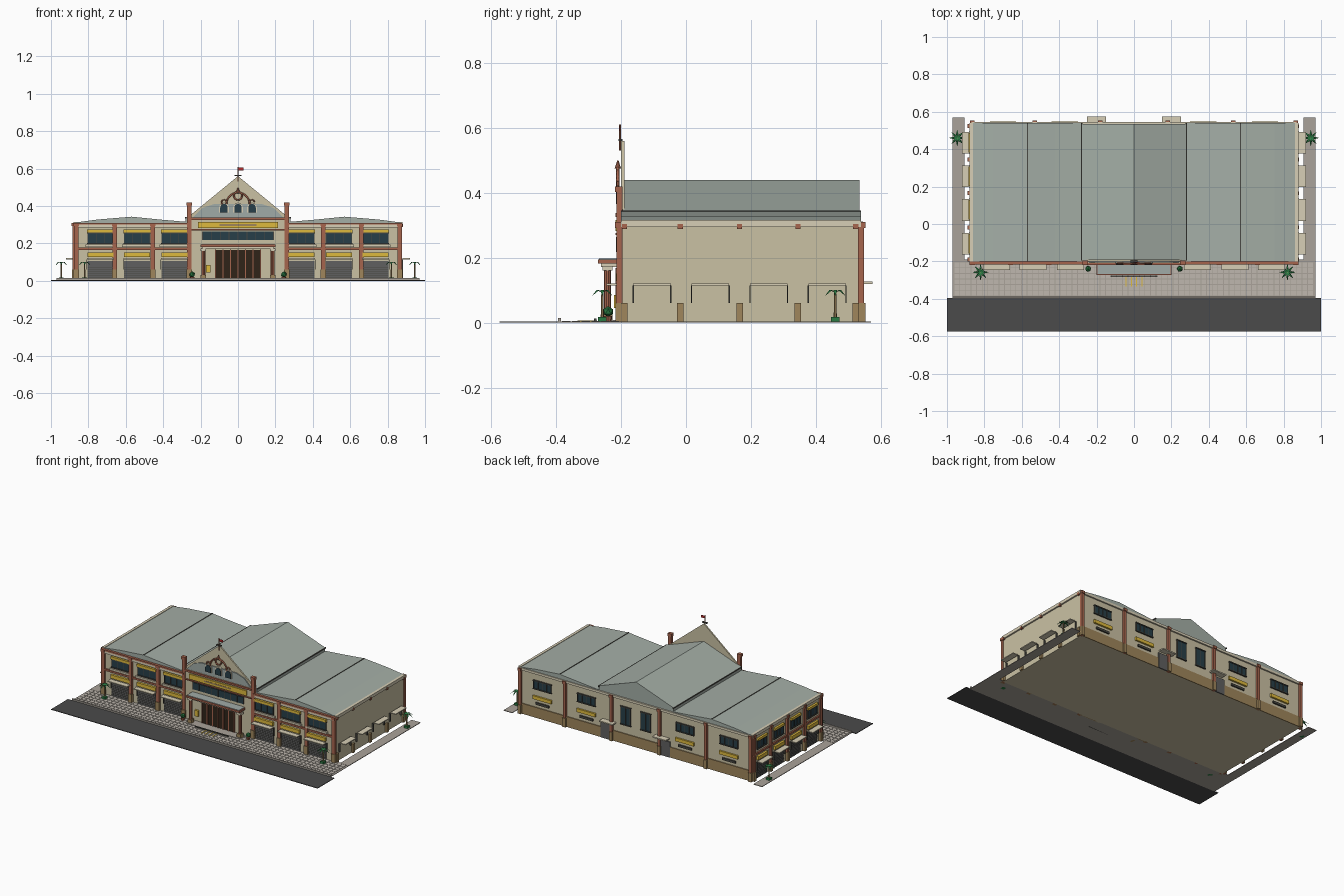
import bpy, bmesh
from math import sin, cos, pi, radians
from mathutils import Matrix, Vector

if "Cube" in bpy.data.objects:
    bpy.data.objects.remove(bpy.data.objects["Cube"])

PAL = dict(beige='C9C0A2', brown='9E855C', terra='A5654F', roof='A3ADA5', dark='2C414A', steel='606060',
           yellow='DDB840', road='4C4C4C', plaza='A8A198', tile='BDB6AD', green='2E7A45', wood='33281F',
           cream='D6CDB4', grey='9FAAA6', line='4A4A45', red='B53030')
mats = {}


def mat(k):
    if k not in mats:
        m = mats[k] = bpy.data.materials.new(k)
        c = [int(PAL[k][i:i + 2], 16) / 255 for i in (0, 2, 4)]
        m.diffuse_color = (*[v ** 2.2 for v in c], 1)
        m.use_nodes = True
        m.node_tree.nodes["Principled BSDF"].inputs["Base Color"].default_value = m.diffuse_color
    return mats[k]


parts = {}


def part(name, color):
    return parts.setdefault(name, (bmesh.new(), color))[0]


def box(name, color, x0, x1, y0, y1, z0, z1):
    size = Matrix.Diagonal((abs(x1 - x0), abs(y1 - y0), abs(z1 - z0), 1))
    mid = Matrix.Translation(((x0 + x1) / 2, (y0 + y1) / 2, (z0 + z1) / 2))
    bmesh.ops.create_cube(part(name, color), size=1, matrix=mid @ size)


def prism(name, color, prof, y0, y1):
    """Extrude an (x, z) outline along y."""
    bm = part(name, color)
    f = bm.faces.new([bm.verts.new((x, y0, z)) for x, z in prof])
    ext = bmesh.ops.extrude_face_region(bm, geom=[f], use_keep_orig=True)
    bmesh.ops.translate(bm, vec=(0, y1 - y0, 0), verts=[v for v in ext['geom'] if isinstance(v, bmesh.types.BMVert)])


def cyl(name, color, x, y, z0, z1, r0, r1=None, n=10):
    bmesh.ops.create_cone(part(name, color), cap_ends=True, segments=n, radius1=r0, radius2=r0 if r1 is None else r1,
                          depth=z1 - z0, matrix=Matrix.Translation((x, y, (z0 + z1) / 2)))


def wall_box(side, name, color, u0, u1, d0, d1, z0, z1):
    """Box placed on a wall: u runs along it, d points outward."""
    name = side + '_' + name
    if side == 'front':
        box(name, color, u0, u1, -.2 - d0, -.2 - d1, z0, z1)
    elif side == 'back':
        box(name, color, u0, u1, .535 + d0, .535 + d1, z0, z1)
    else:
        s = -1 if side == 'left' else 1
        box(name, color, s * (.87 + d0), s * (.87 + d1), u0, u1, z0, z1)


def window(side, u, w, z0, z1, n=3):
    wall_box(side, 'window_glass', 'dark', u - w, u + w, -.005, .005, z0, z1)
    for i in range(n + 1):
        x = u - w + 2 * w * i / n
        wall_box(side, 'window_frames', 'line', x - .002, x + .002, 0, .008, z0, z1)
    for z in (z0, z1):
        wall_box(side, 'window_frames', 'cream', u - w - .004, u + w + .004, 0, .01, z - .003, z + .003)


def awning(side, u, w, z, depth):
    wall_box(side, 'awnings', 'cream', u - w, u + w, .01, depth, z, z + .006)
    for s in (-1, 1):
        wall_box(side, 'awning_brackets', 'line', u + s * w - .002, u + s * w + .002, 0, .012, z - .055, z)


def shop(side, u, w):
    wall_box(side, 'shutters', 'steel', u - w, u + w, 0, .005, .005, .105)
    for i in range(8):
        wall_box(side, 'shutter_slats', 'line', u - w, u + w, 0, .007, .015 + i * .011, .017 + i * .011)
    wall_box(side, 'shop_signs', 'yellow', u - w, u + w, 0, .015, .128, .152)


def pilaster(side, u, w=.012, top=.31):
    wall_box(side, 'pilasters', 'terra', u - w, u + w, -.005, .014, 0, top)
    wall_box(side, 'pilaster_bases', 'brown', u - w * 1.2, u + w * 1.2, -.005, .018, 0, .06)
    wall_box(side, 'pilaster_caps', 'terra', u - w * 1.2, u + w * 1.2, -.005, .019, top - .018, top)


# Ground: road, kerb, plaza, side walks, paving
box('road', 'road', -1, 1, -.575, -.395, 0, .004)
box('kerb', 'plaza', -.97, .97, -.395, -.385, 0, .014)
box('plaza', 'plaza', -.97, .97, -.385, -.19, 0, .003)
for i in range(64):
    for j in range(6):
        x, y = -.96 + i * .03, -.382 + j * .03
        box('paving_tiles', 'tile', x, x + .026, y, y + .026, .002, .005)
for s in (-1, 1):
    box('side_walks', 'plaza', s * .905, s * .97, -.2, .57, 0, .004)
    box('side_walks', 'plaza', s * .88, s * .97, -.385, -.2, 0, .003)
for i in range(4):
    x = -.042 + i * .028
    box('guide_strips', 'yellow', x - .003, x + .003, -.335, -.275, .003, .007)
box('entrance_step', 'plaza', -.2, .2, -.27, -.2, 0, .008)
box('step_edge', 'line', -.125, .125, -.284, -.276, 0, .012)

# Hall body and roofs
box('hall_walls', 'beige', -.87, .87, -.2, .535, 0, .31)
for s in (-1, 1):
    prism('wing_roofs', 'roof', [(s * .28, .30), (s * .87, .30), (s * .87, .312), (s * .75, .328), (s * .57, .343),
                                 (s * .42, .328), (s * .28, .316)], -.2, .54)
    for x, z in ((.57, .343),):
        box('roof_ridges', 'line', s * x - .003, s * x + .003, -.2, .54, z - .002, z + .002)
    box('side_parapets', 'cream', s * .862, s * .88, -.2, .54, .295, .316)
prism('central_roof', 'roof', [(-.28, .30), (.28, .30), (.28, .34), (0, .44), (-.28, .34)], -.195, .535)
for s in (-1, 1):
    box('eave_gutters', 'line', s * .276, s * .284, -.195, .54, .334, .341)

# Front wings: pilasters, shops, upper windows, bands
for s in (-1, 1):
    for u in (.865, .66, .455):
        pilaster('front', s * u)
    for u in (.735, .54, .34):
        shop('front', s * u, .07)
        window('front', s * u, .068, .2, .255)
        awning('front', s * u, .073, .115, .045)
        wall_box('front', 'upper_signs', 'yellow', s * u - .072, s * u + .072, 0, .014, .259, .275)
        wall_box('front', 'sills', 'cream', s * u - .08, s * u + .08, 0, .014, .182, .194)
    a, b = sorted((s * .26, s * .875))
    wall_box('front', 'floor_bands', 'terra', a, b, 0, .012, .166, .178)
    wall_box('front', 'cornice', 'cream', a, b, 0, .014, .284, .300)
    wall_box('front', 'coping', 'terra', a, b, -.01, .016, .300, .310)
    pilaster('front', s * .26, .012, .42)
    wall_box('front', 'dado', 'brown', min(s * .12, s * .25), max(s * .12, s * .25), 0, .006, 0, .07)

# Central front block with gable
box('central_block', 'beige', -.25, .25, -.208, -.19, 0, .34)
prism('front_gable', 'beige', [(-.27, .33), (.27, .33), (.25, .355), (0, .56), (-.25, .355)], -.2, -.19)
prism('gable_panel', 'grey', [(-.245, .335), (.245, .335), (.19, .39), (.13, .41), (-.13, .41), (-.19, .39)], -.207, -.198)
for x0, x1, z0, z1 in ((-.25, .25, .326, .338), (-.25, .25, .27, .276)):
    box('gable_ledges', 'terra', x0, x1, -.218, -.2, z0, z1)
box('main_sign', 'yellow', -.215, .215, -.218, -.2, .282, .316)
box('main_sign_inset', 'brown', -.1, .1, -.2195, -.21, .294, .303)
box('clerestory_glass', 'dark', -.19, .19, -.213, -.2, .218, .264)
for i in range(9):
    x = -.19 + i * .0475
    box('clerestory_mullions', 'line', x - .002, x + .002, -.216, -.2, .218, .264)
for x in (-.075, 0, .075):
    for nm, c, r, y in (('arch_frames', 'cream', .026, -.212), ('arch_windows', 'dark', .02, -.216)):
        prism(nm, c, [(x - r, .365), (x + r, .365)] +
              [(x + r * cos(pi * i / 8), .392 + r * sin(pi * i / 8)) for i in range(9)], y, -.2)

# Entrance: doors, canopy, columns
box('door_recess', 'wood', -.122, .122, -.213, -.2, .006, .165)
for i in range(7):
    x = -.12 + i * .04
    box('door_frames', 'brown' if i % 2 else 'terra', x - .003, x + .003, -.217, -.2, .006, .168)
box('entrance_canopy', 'terra', -.2, .2, -.272, -.2, .182, .195)
box('canopy_top', 'grey', -.195, .195, -.268, -.205, .194, .198)
box('canopy_soffit', 'cream', -.19, .19, -.262, -.2, .172, .183)
for s in (-1, 1):
    cyl('entrance_columns', 'terra', s * .185, -.242, .008, .175, .011)
    box('column_bases', 'brown', s * .185 - .015, s * .185 + .015, -.257, -.227, 0, .03)
    box('column_caps', 'cream', s * .185 - .015, s * .185 + .015, -.257, -.227, .16, .174)
box('cash_machine', 'yellow', -.172, -.146, -.222, -.2, .045, .085)

# Gable ornament: rings and scrolls, flag


def tube(name, pts, r, color, cyclic=False):
    cu = bpy.data.curves.new(name, 'CURVE')
    cu.dimensions, cu.bevel_depth, cu.bevel_resolution = '3D', r, 1
    sp = cu.splines.new('POLY')
    sp.points.add(len(pts) - 1)
    for p, q in zip(sp.points, pts):
        p.co = (*q, 1)
    sp.use_cyclic_u = cyclic
    cu.materials.append(mat(color))
    bpy.context.collection.objects.link(bpy.data.objects.new(name, cu))


def arc(cx, cz, r, a0, a1, n=14):
    return [(cx + r * cos(radians(a0 + (a1 - a0) * i / n)), -.21,
             cz + r * sin(radians(a0 + (a1 - a0) * i / n))) for i in range(n + 1)]


tube('crest_ring', arc(0, .455, .022, 0, 340), .005, 'terra', True)
tube('crest_arch', arc(0, .41, .062, 0, 180), .005, 'terra')
for s in (-1, 1):
    tube('crest_scroll', arc(s * .075, .42, .013, 0, 300), .004, 'terra')
cyl('crest_finial', 'terra', 0, -.21, .475, .5, .01, .002, 8)
cyl('flagpole', 'terra', 0, -.204, .53, .61, .003, n=6)
box('pole_bracket', 'line', -.018, .018, -.208, -.196, .56, .566)
box('flag', 'red', .003, .03, -.205, -.203, .59, .606)

# Sides: left has full shop bays, right is a plain wall with awnings
for side in ('left', 'right'):
    for u in (-.19, -.018, .165, .345, .523):
        if side == 'left':
            pilaster(side, u, .009)
        else:
            wall_box(side, 'pilaster_bases', 'brown', u - .01, u + .01, 0, .013, 0, .06)
            wall_box(side, 'pilaster_caps', 'terra', u - .008, u + .008, 0, .013, .288, .304)
    for u in (-.105, .075, .255, .435):
        awning(side, u, .058, .115, .05)
        if side == 'left':
            shop(side, u, .052)
            window(side, u, .05, .2, .255)
            wall_box(side, 'upper_signs', 'yellow', u - .052, u + .052, 0, .014, .259, .272)
wall_box('left', 'floor_band', 'terra', -.2, .535, 0, .01, .166, .178)

# Back: pilasters, dado, windows, signs, service doors
wall_box('back', 'dado', 'brown', -.87, .87, 0, .006, 0, .07)
wall_box('back', 'coping', 'cream', -.87, .87, -.01, .01, .296, .312)
for u in (.865, .53, .18):
    for s in (-1, 1):
        pilaster('back', s * u, .01)
for s in (-1, 1):
    for u in (.7, .37):
        window('back', s * u, .065, .195, .25, 4)
        wall_box('back', 'signs', 'yellow', s * u - .07, s * u + .07, 0, .012, .125, .148)
        wall_box('back', 'vents', 'line', s * u - .05, s * u + .05, 0, .009, .09, .105)
    window('back', s * .075, .035, .13, .25, 2)
    wall_box('back', 'service_doors', 'steel', s * .225 - .035, s * .225 + .035, 0, .009, 0, .105)
    wall_box('back', 'door_canopies', 'cream', s * .2 - .05, s * .2 + .05, 0, .04, .119, .127)

# Palms and shrubs
for s in (-1, 1):
    for x, y in ((.82, -.258), (.945, .46)):
        x *= s
        box('palm_planters', 'green', x - .013, x + .013, y - .013, y + .013, 0, .018)
        cyl('palm_trunks', 'brown', x, y, .015, .095, .005, .003, 6)
        bm = part('palm_fronds', 'green')
        for i in range(8):
            a = i * pi / 4
            d, n = Vector((cos(a), sin(a), 0)), Vector((-sin(a), cos(a), 0))
            o = Vector((x, y, .094))
            rows = []
            for r, h, w in ((0, 0, .003), (.02, .006, .006), (.042, -.01, .001)):
                rows.append([bm.verts.new(o + d * r + n * w * k + Vector((0, 0, h))) for k in (-1, 1)])
            for p, q in zip(rows, rows[1:]):
                bm.faces.new((p[0], q[0], q[1], p[1]))
    cyl('shrub_pots', 'terra', s * .245, -.24, .003, .02, .01, .013, 8)
    bmesh.ops.create_icosphere(part('shrubs', 'green'), subdivisions=1, radius=.017,
                               matrix=Matrix.Translation((s * .245, -.24, .034)))

# Turn collected parts into objects
for name, (bm, color) in parts.items():
    bmesh.ops.recalc_face_normals(bm, faces=bm.faces)
    me = bpy.data.meshes.new(name)
    bm.to_mesh(me)
    bm.free()
    me.materials.append(mat(color))
    bpy.context.collection.objects.link(bpy.data.objects.new(name, me))
